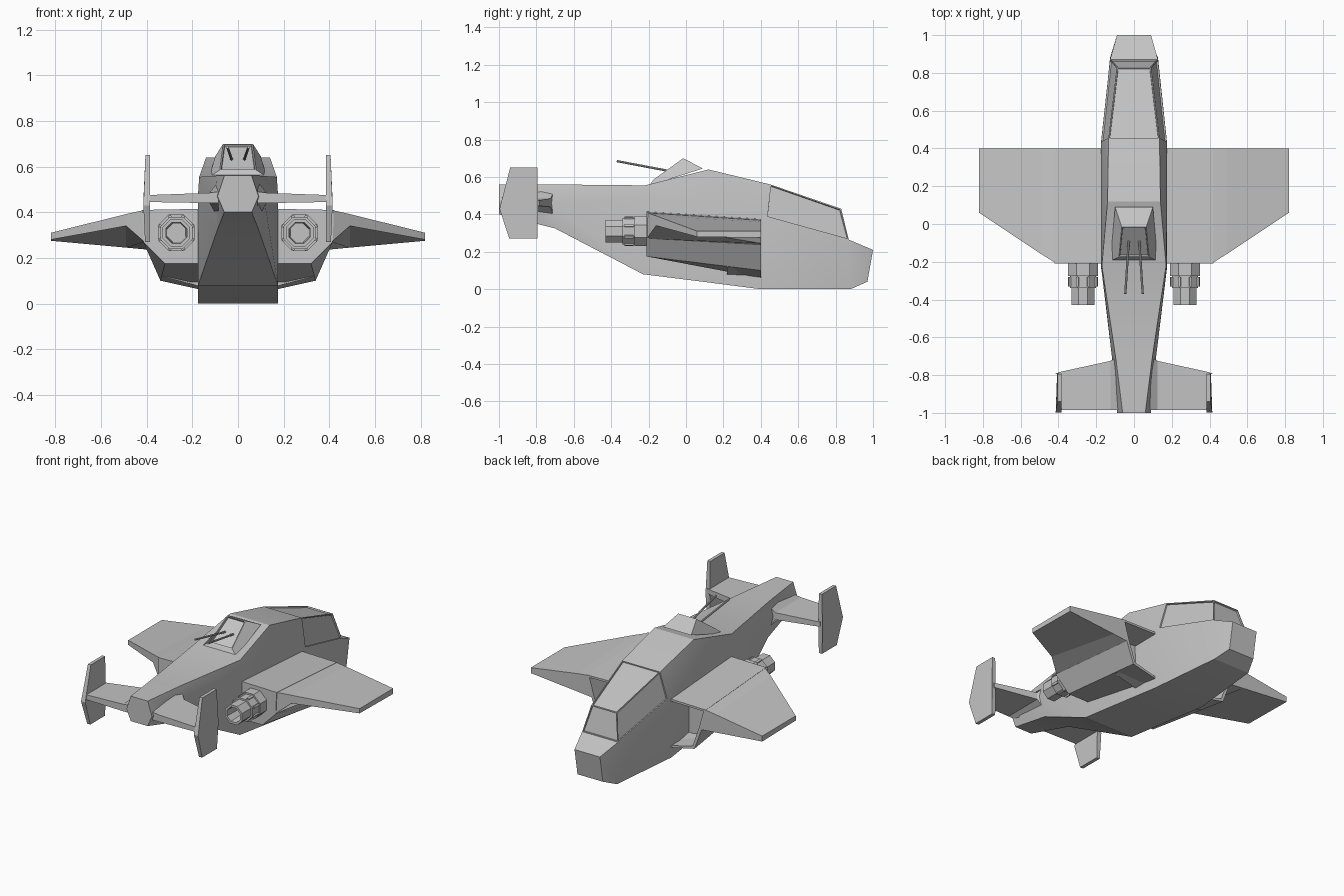
import bpy, bmesh, math
from mathutils import Vector

old = bpy.data.objects.get("Cube")
if old:
    bpy.data.objects.remove(old)

grey = bpy.data.materials.new("hull_grey")
grey.use_nodes = True
grey.diffuse_color = (0.55, 0.55, 0.55, 1)
grey.node_tree.nodes["Principled BSDF"].inputs["Base Color"].default_value = (0.55, 0.55, 0.55, 1)


def finish(bm, name, mirror=False, smooth=False):
    bmesh.ops.recalc_face_normals(bm, faces=bm.faces)
    mesh = bpy.data.meshes.new(name)
    bm.to_mesh(mesh)
    bm.free()
    obj = bpy.data.objects.new(name, mesh)
    bpy.context.collection.objects.link(obj)
    mesh.materials.append(grey)
    if mirror:
        obj.modifiers.new("mirror", 'MIRROR').use_mirror_merge = False
    if smooth:
        bpy.ops.object.select_all(action='DESELECT')
        obj.select_set(True)
        bpy.context.view_layer.objects.active = obj
        bpy.ops.object.shade_smooth_by_angle(angle=math.radians(20))
    return obj


def loft(bm, rings, start=True, end=True):
    """Skin a list of vertex rings; returns the faces of each span and the caps."""
    spans = []
    for a, b in zip(rings, rings[1:]):
        n = len(a)
        spans.append([bm.faces.new((a[i], a[(i + 1) % n], b[(i + 1) % n], b[i])) for i in range(n)])
    caps = []
    if start:
        caps.append(bm.faces.new(rings[0]))
    if end:
        caps.append(bm.faces.new(rings[-1]))
    return spans, caps


def verts(bm, points):
    return [bm.verts.new(p) for p in points]


def symmetric(bm, points):
    return verts(bm, points + [(-x, y, z) for x, y, z in reversed(points)])


def recess(bm, faces, thickness, depth):
    bmesh.ops.recalc_face_normals(bm, faces=bm.faces)
    bmesh.ops.inset_individual(bm, faces=faces, thickness=thickness, depth=0)
    bmesh.ops.inset_individual(bm, faces=faces, thickness=0.002, depth=-depth)


# Fuselage: six-sided stations from tail to canopy, then a four-sided nose
bm = bmesh.new()
stations = [
    [(.06, -1, .56), (.09, -1, .47), (.06, -1, .40)],
    [(.095, -.72, .56), (.115, -.72, .46), (.09, -.70, .325)],
    [(.17, -.22, .555), (.175, -.22, .48), (.175, -.23, .08)],
    [(.14, .12, .64), (.175, .12, .47), (.175, .12, .036)],
    [(.135, .45, .56), (.175, .43, .385), (.175, .40, 0)],
    [(.09, .83, .43), (.127, .87, .265), (.127, .88, 0)],
]
rings = [symmetric(bm, s) for s in stations]
spans, _ = loft(bm, rings, end=False)
last = rings[-1]
tip = symmetric(bm, [(.09, 1, .21), (.09, .97, .04)])
loft(bm, [last[1:5], tip], start=False)
windscreen = next((f for f in bm.faces if set(f.verts) == {last[0], last[1], last[4], last[5]}), None)
if windscreen:
    bm.faces.remove(windscreen)
windscreen = bm.faces.new((last[0], last[1], last[4], last[5]))
extra = [e for e in bm.edges if not e.link_faces]
bmesh.ops.delete(bm, geom=extra, context='EDGES')
# canopy panes set into their frames
recess(bm, [spans[4][0], spans[4][4], spans[4][5], windscreen], 0.008, 0.008)
finish(bm, "fuselage", smooth=True)

# Turret housing: ridge with sloping faces
bm = bmesh.new()
front = symmetric(bm, [(.10, .09, .645)])
ridge = symmetric(bm, [(.065, -.015, .70)])
rear = symmetric(bm, [(.08, -.175, .585)])
foot = symmetric(bm, [(.125, -.195, .555)])
bm.faces.new((front[0], front[1], ridge[1], ridge[0]))
panel = bm.faces.new((ridge[0], ridge[1], rear[1], rear[0]))
bm.faces.new((rear[0], rear[1], foot[1], foot[0]))
bm.faces.new((foot[0], foot[1], front[1], front[0]))
for i in (0, 1):
    bm.faces.new((front[i], ridge[i], rear[i], foot[i]))
recess(bm, [panel], 0.008, 0.012)
finish(bm, "turret")

# Turret guns
bm = bmesh.new()
a, b = Vector((.028, -.09, .632)), Vector((.046, -.37, .685))
gun = bmesh.ops.create_cone(bm, segments=8, radius1=.006, radius2=.006, depth=(b - a).length, cap_ends=True)
bmesh.ops.rotate(bm, verts=gun["verts"], matrix=(b - a).to_track_quat('Z', 'Y').to_matrix())
bmesh.ops.translate(bm, verts=gun["verts"], vec=(a + b) / 2)
finish(bm, "turret_gun", mirror=True)

# Engine nacelles with open intakes
bm = bmesh.new()
back = verts(bm, [(.16, -.21, .415), (.42, -.21, .41), (.415, -.21, .27), (.32, -.21, .175), (.16, -.21, .175)])
mouth = verts(bm, [(.16, .4, .375), (.42, .4, .37), (.39, .4, .235), (.34, .4, .10), (.16, .4, .06)])
_, caps = loft(bm, [back, mouth])
recess(bm, [caps[1]], 0.02, 0.18)
finish(bm, "engine_nacelle", mirror=True)

# Wings: underside flares into the nacelle at the trailing edge
bm = bmesh.new()
root = verts(bm, [(.41, .4, .37), (.41, -.21, .41), (.41, -.21, .27), (.385, .4, .235)])
middle = verts(bm, [(.49, .4, .36), (.49, -.16, .392), (.49, -.16, .34), (.49, .4, .245)])
end = verts(bm, [(.82, .4, .31), (.82, .06, .31), (.82, .06, .28), (.82, .4, .275)])
loft(bm, [root, middle, end])
finish(bm, "wing", mirror=True)

# Stepped octagonal exhausts with a hollow bore
bm = bmesh.new()
steps = [(-.20, .08), (-.275, .08), (-.275, .07), (-.34, .07), (-.34, .06), (-.43, .06), (-.43, .046), (-.30, .04)]
rings = []
for y, r in steps:
    r /= math.cos(math.pi / 8)
    angles = [math.pi / 8 + i * math.pi / 4 for i in range(8)]
    rings.append(verts(bm, [(.27 + r * math.cos(t), y, .31 + r * math.sin(t)) for t in angles]))
loft(bm, rings)
finish(bm, "exhaust", mirror=True)

# Raised ribs around each exhaust collar
bm = bmesh.new()
for i in range(8):
    t = math.pi / 8 + i * math.pi / 4
    rib = bmesh.ops.create_cube(bm, size=1)["verts"]
    bmesh.ops.scale(bm, verts=rib, vec=(.022, .05, .014))
    bmesh.ops.translate(bm, verts=rib, vec=(.071, -.305, 0))
    for v in rib:
        x, z = v.co.x, v.co.z
        v.co.x = .27 + x * math.cos(t) - z * math.sin(t)
        v.co.z = .31 + x * math.sin(t) + z * math.cos(t)
finish(bm, "exhaust_rib", mirror=True)

# Tailplane with a flared root
bm = bmesh.new()
sections = [(.085, -.70, .535, .37), (.125, -.725, .485, .44), (.40, -.785, .475, .445)]
rings = [verts(bm, [(x, y, top), (x, -.985, min(top, .49)), (x, -.985, max(low, .44)), (x, y, low)])
         for x, y, top, low in sections]
loft(bm, rings)
finish(bm, "tailplane", mirror=True)

# Tail fins, thickest at the middle
bm = bmesh.new()
outline = [(-.94, .65), (-.795, .65), (-.79, .44), (-.795, .27), (-.945, .27), (-.997, .43)]
inner = verts(bm, [(.385, y, z) for y, z in outline])
outer = verts(bm, [(.415 - .045 * abs(z - .44), y, z) for y, z in outline])
loft(bm, [inner, outer])
finish(bm, "tail_fin", mirror=True)
